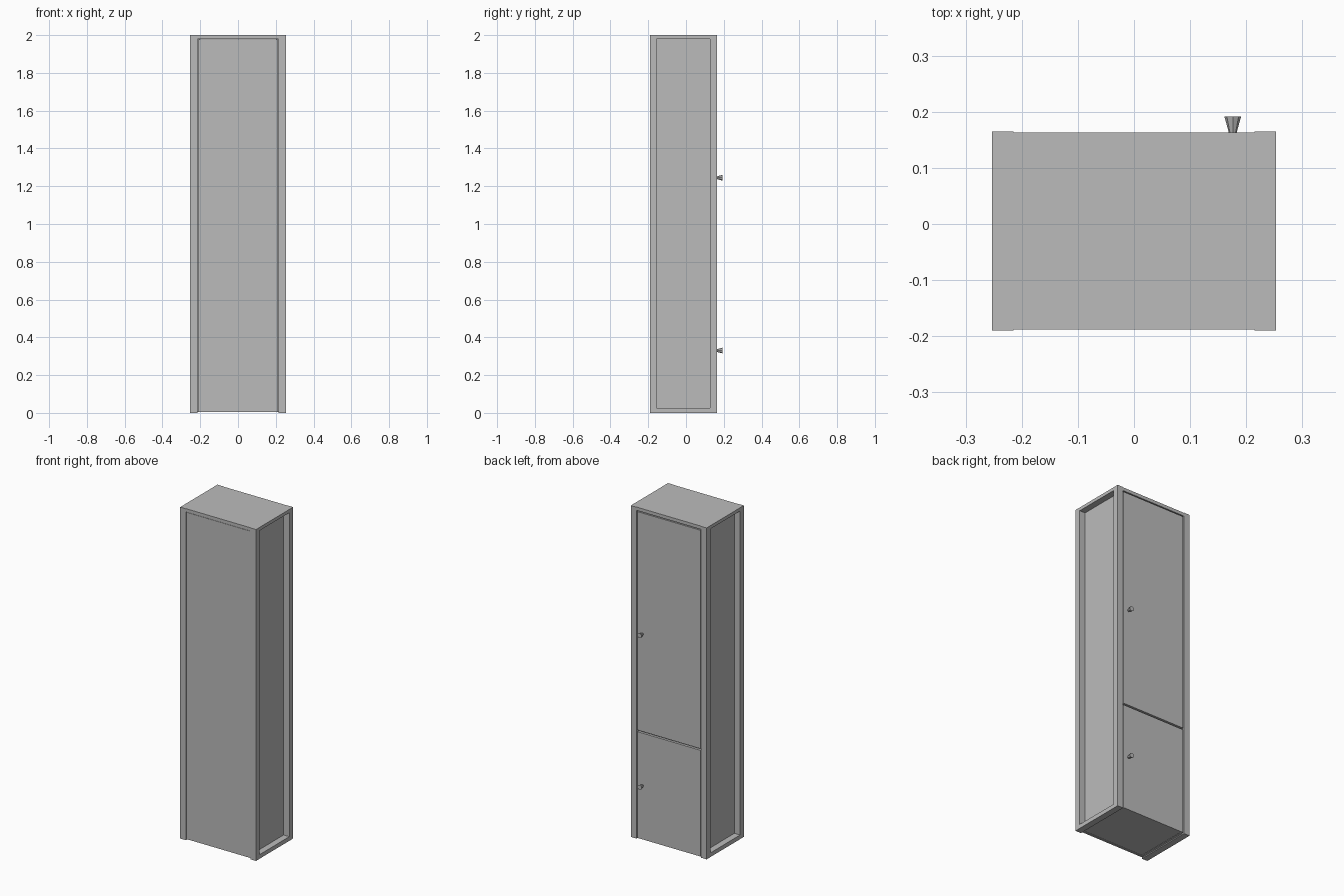
import bpy, bmesh, math

cube = bpy.data.objects.get("Cube")
if cube:
    bpy.data.objects.remove(cube, do_unlink=True)

grey = bpy.data.materials.new("plain grey")
grey.use_nodes = True
grey.diffuse_color = (0.5, 0.5, 0.5, 1)
grey.node_tree.nodes["Principled BSDF"].inputs["Base Color"].default_value = (0.5, 0.5, 0.5, 1)

FRONT, BACK = -0.19, 0.165     # depth limits of the cabinet
INNER, OUTER = 0.215, 0.253    # side frame thickness


def add_object(name, bm):
    bmesh.ops.recalc_face_normals(bm, faces=bm.faces)
    mesh = bpy.data.meshes.new(name)
    bm.to_mesh(mesh)
    bm.free()
    mesh.materials.append(grey)
    obj = bpy.data.objects.new(name, mesh)
    bpy.context.collection.objects.link(obj)
    return obj


def add_box(bm, x, y, z):
    verts = bmesh.ops.create_cube(bm, size=1)["verts"]
    for v in verts:
        for i, (low, high) in enumerate((x, y, z)):
            v.co[i] = low if v.co[i] < 0 else high


def box(name, x, y, z):
    bm = bmesh.new()
    add_box(bm, x, y, z)
    return add_object(name, bm)


# Open side frames: two posts and two rails each
for name, s in (("left", 1), ("right", -1)):
    x = sorted((s * INNER, s * OUTER))
    bm = bmesh.new()
    add_box(bm, x, (FRONT, -0.155), (0, 2))
    add_box(bm, x, (0.128, BACK), (0, 2))
    add_box(bm, x, (-0.155, 0.128), (0, 0.025))
    add_box(bm, x, (-0.155, 0.128), (1.98, 2))
    add_object(name + "_side_frame", bm)
    box(name + "_side_panel", sorted((s * 0.2, s * INNER)),
        (FRONT + 0.018, BACK - 0.018), (0.006, 1.98))

# Carcass boards
box("top_board", (-INNER, INNER), (FRONT + 0.002, BACK - 0.002), (1.98, 2))
box("bottom_board", (-0.2, 0.2), (FRONT + 0.018, BACK - 0.018), (0.008, 0.025))
box("plain_panel", (-0.213, 0.213), (FRONT + 0.005, FRONT + 0.018), (0.005, 1.977))

# Doors, each with a flared knob
for name, bottom, top, knob_z in (("upper", 0.656, 1.974, 1.245), ("lower", 0.005, 0.646, 0.33)):
    box(name + "_door", (-0.21, 0.21), (BACK - 0.018, BACK - 0.002), (bottom, top))
    bm = bmesh.new()
    bmesh.ops.create_cone(bm, cap_ends=True, segments=8, radius1=0.007, radius2=0.015, depth=0.029)
    knob = add_object(name + "_knob", bm)
    knob.rotation_euler.x = -math.pi / 2
    knob.location = (0.176, BACK + 0.0125, knob_z)
